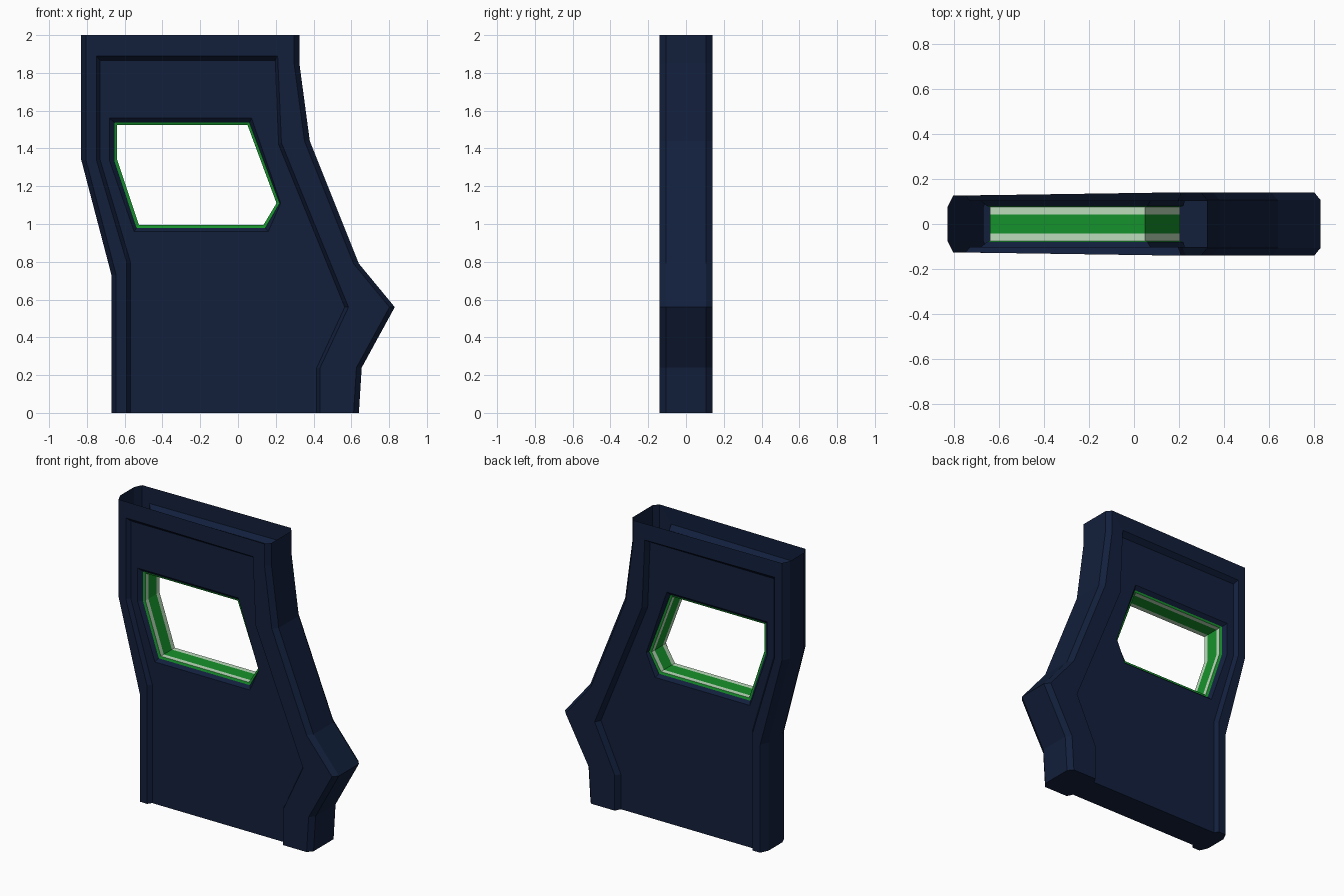
import bpy, bmesh

if "Cube" in bpy.data.objects:
    bpy.data.objects.remove(bpy.data.objects["Cube"])


def material(name, rgb):
    m = bpy.data.materials.new(name)
    m.diffuse_color = (*rgb, 1)
    m.use_nodes = True
    m.node_tree.nodes["Principled BSDF"].inputs["Base Color"].default_value = m.diffuse_color
    return m


NAVY = material("navy_paint", (0.006, 0.014, 0.045))
GREEN = material("green_trim", (0.008, 0.29, 0.025))
PALE = material("pale_strip", (0.5, 0.72, 0.5))


def finish(name, bm, mats):
    bmesh.ops.remove_doubles(bm, verts=bm.verts, dist=0.0001)
    bmesh.ops.recalc_face_normals(bm, faces=bm.faces)
    me = bpy.data.meshes.new(name)
    bm.to_mesh(me)
    bm.free()
    for m in mats:
        me.materials.append(m)
    ob = bpy.data.objects.new(name, me)
    bpy.context.collection.objects.link(ob)
    return ob


def row(bm, path, y):
    """Verts of an (x, z) path at depth y (number or function of x)."""
    return [bm.verts.new((x, y(x) if callable(y) else y, z)) for x, z in path]


def strip(bm, a, b, closed=False, mat=0):
    n = len(a)
    for i in range(n if closed else n - 1):
        j = (i + 1) % n
        bm.faces.new((a[i], a[j], b[j], b[i])).material_index = mat


def edge_loop(bm, vs):
    return [bm.edges.get((a, b)) or bm.edges.new((a, b))
            for a, b in zip(vs, vs[1:] + vs[:1])]


# Front profiles, bottom left -> up -> across the top -> down to bottom right
OUTLINE = [(-.67, 0), (-.67, .73), (-.83, 1.34), (-.83, 2), (.325, 2), (.325, 1.85),
           (.38, 1.44), (.64, .79), (.83, .56), (.655, .24), (.64, 0)]
FACE = [(x + (.025 if i < 4 else -.028), z) for i, (x, z) in enumerate(OUTLINE)]
STEP = [(-.59, 0), (-.59, .8), (-.75, 1.34), (-.75, 1.89), (.21, 1.89), (.213, 1.82),
        (.23, 1.43), (.446, .9), (.585, .56), (.435, .24), (.435, 0)]
PANEL = [(-.57, 0), (-.57, .8), (-.73, 1.34), (-.73, 1.865), (.197, 1.865), (.2, 1.8),
         (.215, 1.42), (.427, .9), (.565, .56), (.415, .235), (.415, 0)]

# Window profiles
WIN_BEVEL = [(-.68, 1.56), (.072, 1.56), (.226, 1.11), (.16, .96), (-.55, .96), (-.68, 1.335)]
WIN_RING = [(-.655, 1.537), (.06, 1.537), (.22, 1.11), (.145, .98), (-.537, .98), (-.655, 1.335)]
WIN_HOLE = [(-.64, 1.525), (.05, 1.525), (.204, 1.11), (.135, .995), (-.525, .995), (-.64, 1.34)]


def face_depth(x):
    return .126 + .015 * min(1, max(0, (x + .8) / .9))


def wall_depth(x):
    return .075 if x < -.6 else .107


# Door shell: open at the top, both faces built alike
bm = bmesh.new()
walls, ends = [], []
for s in (-1, 1):
    wall = row(bm, OUTLINE, lambda x: s * wall_depth(x))
    face = row(bm, FACE, lambda x: s * face_depth(x))
    step = row(bm, STEP, lambda x: s * face_depth(x))
    panel = row(bm, PANEL, s * .102)
    bevel = row(bm, WIN_BEVEL, s * .102)
    ring = row(bm, WIN_RING, s * .08)
    # chamfer and frame face, the top edge has no chamfer
    strip(bm, wall[:4], face[:4])
    strip(bm, wall[4:], face[4:])
    strip(bm, face, step)
    strip(bm, step, panel)
    strip(bm, bevel, ring, closed=True)
    # recessed panel with window hole
    bmesh.ops.triangle_fill(bm, use_beauty=True, normal=(0, s, 0),
                            edges=edge_loop(bm, panel) + edge_loop(bm, bevel))
    walls.append(wall)
    ends.append([r[0] for r in (wall, face, step, panel)]
                + [r[-1] for r in (panel, step, face, wall)])
# side walls
strip(bm, walls[0][:4], walls[1][:4])
strip(bm, walls[0][4:], walls[1][4:])
# floor
bm.faces.new(ends[0] + ends[1][::-1])
finish("door_shell", bm, [NAVY])

# Window trim: green lips and centre band with pale strips between
bm = bmesh.new()
rows = [row(bm, p, y) for p, y in
        [(WIN_RING, -.08), (WIN_HOLE, -.075), (WIN_HOLE, -.043), (WIN_HOLE, .043),
         (WIN_HOLE, .075), (WIN_RING, .08)]]
for a, b, m in zip(rows, rows[1:], (0, 1, 0, 1, 0)):
    strip(bm, a, b, closed=True, mat=m)
finish("window_trim", bm, [GREEN, PALE])
